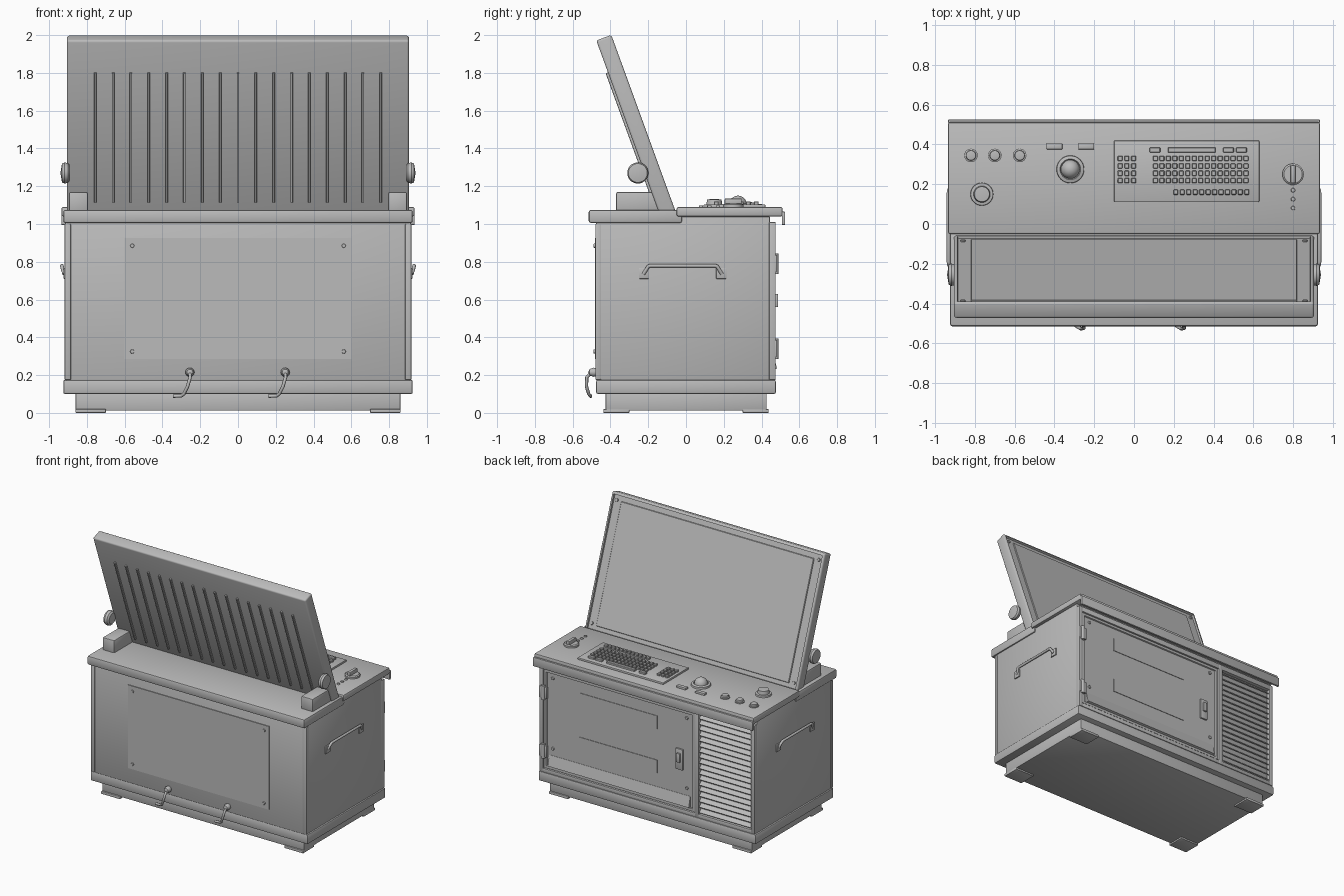
import bpy, bmesh, math
from mathutils import Matrix, Vector

if "Cube" in bpy.data.objects:
    bpy.data.objects.remove(bpy.data.objects["Cube"])

grey = bpy.data.materials.new("painted_metal_grey")
grey.diffuse_color = (0.5, 0.5, 0.5, 1)
grey.use_nodes = True
grey.node_tree.nodes["Principled BSDF"].inputs["Base Color"].default_value = grey.diffuse_color
TILT = Matrix.Translation((0, -0.06, 1.08)) @ Matrix.Rotation(math.radians(20), 4, 'X')


def finish(name, bm, matrix=Matrix()):
    bmesh.ops.recalc_face_normals(bm, faces=bm.faces)
    me = bpy.data.meshes.new(name)
    bm.to_mesh(me)
    bm.free()
    me.transform(matrix)
    me.materials.append(grey)
    ob = bpy.data.objects.new(name, me)
    bpy.context.collection.objects.link(ob)
    return ob


def add_box(bm, x, y, z):
    m = Matrix.LocRotScale(Vector((sum(x) / 2, sum(y) / 2, sum(z) / 2)), None,
                           Vector((x[1] - x[0], y[1] - y[0], z[1] - z[0])))
    bmesh.ops.create_cube(bm, size=1, matrix=m)


def boxes(name, items, bevel=0.0, matrix=Matrix(), segments=2):
    """Join several boxes, each given by its x, y and z range."""
    bm = bmesh.new()
    for b in items:
        add_box(bm, *b)
    if bevel:
        bmesh.ops.bevel(bm, geom=bm.edges[:], offset=bevel, segments=segments,
                        affect='EDGES', profile=0.5)
    return finish(name, bm, matrix)


def lathe(name, profile, at, axis='Z', sides=24, matrix=Matrix()):
    """Spin (radius, height) pairs about an axis through the given point."""
    bm = bmesh.new()
    vs = [bm.verts.new((r, 0, h)) for r, h in profile]
    es = [bm.edges.new(p) for p in zip(vs, vs[1:])]
    bmesh.ops.spin(bm, geom=vs + es, cent=(0, 0, 0), axis=(0, 0, 1),
                   angle=math.tau, steps=sides)
    bmesh.ops.remove_doubles(bm, verts=bm.verts, dist=1e-5)
    turn = {'Z': Matrix(), 'Y': Matrix.Rotation(-math.pi / 2, 4, 'X'),
            '-Y': Matrix.Rotation(math.pi / 2, 4, 'X'),
            'X': Matrix.Rotation(math.pi / 2, 4, 'Y'),
            '-X': Matrix.Rotation(-math.pi / 2, 4, 'Y')}[axis]
    return finish(name, bm, matrix @ Matrix.Translation(at) @ turn)


def disc(name, r, h, at, axis='Z', sides=20, matrix=Matrix()):
    return lathe(name, [(0, 0), (r, 0), (r, h * .7), (r * .85, h), (0, h)], at, axis, sides, matrix)


def tube(name, points, radius):
    cu = bpy.data.curves.new(name, 'CURVE')
    cu.dimensions = '3D'
    cu.bevel_depth, cu.bevel_resolution, cu.use_fill_caps = radius, 2, True
    sp = cu.splines.new('POLY')
    sp.points.add(len(points) - 1)
    for p, c in zip(sp.points, points):
        p.co = (*c, 1)
    cu.materials.append(grey)
    bpy.context.collection.objects.link(bpy.data.objects.new(name, cu))


# Base: feet, plinth and skirt
boxes("feet", [(tuple(sorted((s * .86, s * .70))), tuple(sorted((t * .437, t * .30))), (0, .02))
               for s in (-1, 1) for t in (-1, 1)], .003)
boxes("plinth", [((-.86, .86), (-.425, .427), (.012, .11))], .006)
boxes("base_skirt", [((-.925, .925), (-.476, .476), (.10, .175))], .01)

# Cabinet with a framed rear opening
boxes("cabinet", [((-.915, .915), (-.476, .445), (.17, 1.04))], .008)
boxes("rear_frame", [((.885, .915), (.44, .475), (.175, 1.01)),
                     ((-.915, -.885), (.44, .475), (.175, 1.01)),
                     ((-.44, -.405), (.44, .475), (.175, 1.01)),
                     ((-.89, .89), (.44, .475), (.97, 1.01)),
                     ((-.89, .89), (.44, .475), (.175, .205))], .003)
boxes("corner_trim", [((.885, .918), (-.48, -.45), (.175, 1.0)),
                      ((-.918, -.885), (-.48, -.45), (.175, 1.0))], .004)

# Front plate with screws
boxes("front_plate", [((-.6, .6), (-.482, -.47), (.285, .925))])
for x in (-.56, .56):
    for z in (.325, .885):
        disc("plate_screw", .011, .008, (x, -.481, z), '-Y', 12)

# Swinging hooks on the front
for x in (-.255, .25):
    lathe("hook_pivot", [(0, 0), (.022, 0), (.024, .015), (.016, .035), (0, .042)],
          (x, -.476, .215), '-Y', 16)
    tube("hook_rod", [(x, -.50, .215), (x + .002, -.525, .19), (x - .012, -.527, .14),
                      (x - .032, -.515, .10), (x - .045, -.505, .09), (x - .09, -.505, .088)], .009)

# Side carrying handles
for s in (-1, 1):
    boxes("handle_pads", [(tuple(sorted((s * .912, s * .924))), y, (.71, .767))
                          for y in ((-.25, -.195), (.16, .215))], .003)
    tube("handle_bar", [(s * .92, -.225, .735), (s * .932, -.20, .775), (s * .932, -.19, .779),
                        (s * .932, .155, .779), (s * .932, .165, .775), (s * .92, .19, .735)], .01)

# Rear door with recessed border, label plates, drip ledge, latch and hinges
bm = bmesh.new()
add_box(bm, (-.40, .88), (.44, .468), (.21, .965))
bm.normal_update()
back = [f for f in bm.faces if f.normal.y > .9]
bmesh.ops.inset_region(bm, faces=back, thickness=.025)
bmesh.ops.inset_region(bm, faces=back, thickness=.006, depth=-.008)
finish("rear_door", bm)
boxes("door_label_plates", [((-.08, .58), (.455, .464), z) for z in ((.76, .86), (.42, .52))])
bm = bmesh.new()
ledge = [bm.verts.new((.84, y, z)) for y, z in ((.455, .315), (.462, .315), (.482, .235), (.455, .225))]
ext = bmesh.ops.extrude_face_region(bm, geom=[bm.faces.new(ledge)])
bmesh.ops.translate(bm, verts=[v for v in ext['geom'] if isinstance(v, bmesh.types.BMVert)],
                    vec=(-1.20, 0, 0))
finish("door_ledge", bm)
boxes("door_latch", [((-.30, -.24), (.455, .472), (.50, .66)),
                     ((-.285, -.255), (.47, .487), (.56, .63))], .004)
for x in (-.33, .81):
    for z in (.37, .91):
        disc("door_screw", .012, .01, (x, .459, z), 'Y', 12)
for z in (.79, .34):
    lathe("door_hinge", [(0, -.055), (.016, -.055), (.016, .055), (0, .055)], (.885, .473, z), 'Z', 14)
    boxes("hinge_leaf", [((.85, .915), (.465, .479), (z - .045, z + .045))], .002)

# Louvred vent
bm = bmesh.new()
for i in range(18):
    z = .225 + i * .0425
    m = Matrix.Translation((-.6625, .456, z)) @ Matrix.Rotation(math.radians(-40), 4, 'X')
    bmesh.ops.create_cube(bm, size=1, matrix=m @ Matrix.Diagonal((.44, .034, .007, 1)))
finish("vent_slats", bm)

# Top ledge and console
boxes("top_ledge", [((-.925, .925), (-.515, -.02), (1.005, 1.075))], .012)
boxes("console_top", [((-.935, .935), (-.05, .512), (1.04, 1.09))], .01)
boxes("console_lip", [((-.935, .935), (.508, .525), (.995, 1.065))], .004)

# Tilted screen housing with recessed face
bm = bmesh.new()
add_box(bm, (-.905, .905), (-.085, 0), (-.02, .98))
bmesh.ops.bevel(bm, geom=bm.edges[:], offset=.012, segments=3, affect='EDGES', profile=.5)
bm.normal_update()
face = [max((f for f in bm.faces if f.normal.y > .99), key=lambda f: f.calc_area())]
bmesh.ops.inset_region(bm, faces=face, thickness=.008)
bmesh.ops.inset_region(bm, faces=face, thickness=.003, depth=-.014)
finish("screen_housing", bm, TILT)
boxes("screen", [((-.82, .82), (-.02, -.006), (.03, .925))], .003, TILT, 1)
boxes("housing_ribs", [((-.0065 + i * .0945, .0065 + i * .0945), (-.098, -.08), (.07, .80))
                       for i in range(-8, 9)], .002, TILT, 1)
for x in (-.86, .86):
    for z in (.04, .925):
        disc("screen_screw", .012, .008, (x, -.014, z), 'Y', 12, TILT)

# Pivot blocks and tilt knobs
for s in (-1, 1):
    boxes("pivot_block", [(tuple(sorted((s * .795, s * .895))), (-.37, -.12), (1.06, 1.17))], .01)
    lathe("tilt_knob", [(0, -.02), (.04, -.02), (.052, -.01), (.056, .008), (.05, .022), (0, .03)],
          (s * .91, -.255, 1.27), 'X' if s > 0 else '-X', 28)

# Keyboard
boxes("keyboard_tray", [((-.10, .63), (.11, .42), (1.085, 1.104))], .005)
keys = [(x, y, .012) for y in (.33, .292, .255, .218)
        for x in [-.07 + .034 * i for i in range(3)] + [.108 + .0325 * i for i in range(15)]]
keys += [(.21 + .0325 * i, .16, .012) for i in range(12)]
keys += [(.105, .372, .027), (.29, .372, .12), (.475, .372, .027), (.54, .372, .027)]
boxes("keyboard_keys", [((x - w, x + w), (y - .013, y + .013), (1.10, 1.119))
                        for x, y, w in keys], .003, Matrix(), 1)

# Console controls
for x in (-.82, -.70, -.575):
    lathe("push_button", [(0, 0), (.034, 0), (.034, .01), (.026, .012), (.024, .024), (0, .028)],
          (x, .345, 1.088))
lathe("large_dial", [(0, 0), (.058, 0), (.056, .014), (.042, .016), (.038, .042), (0, .045)],
      (-.765, .15, 1.088), sides=28)
lathe("trackball_ring", [(0, 0), (.07, 0), (.068, .015), (.052, .02), (.048, .012), (0, .012)],
      (-.32, .275, 1.088), sides=32)
lathe("trackball", [(.047 * math.cos(a), .015 + .047 * math.sin(a))
                    for a in [i * math.pi / 16 for i in range(9)]], (-.32, .275, 1.088), sides=28)
boxes("trackball_buttons", [((x - .04, x + .04), (.375, .405), (1.085, 1.105)) for x in (-.4, -.24)], .004)
disc("selector_base", .054, .02, (.80, .25, 1.088), sides=28)
boxes("selector_grip", [((.788, .812), (.205, .295), (1.10, 1.135))], .005)
for y in (.17, .125, .08):
    disc("indicator_light", .011, .01, (.80, y, 1.088), sides=12)

# Smooth shading with sharp edges kept
bpy.ops.object.select_all(action='DESELECT')
for ob in bpy.context.scene.objects:
    if ob.type == 'MESH':
        ob.select_set(True)
        bpy.context.view_layer.objects.active = ob
bpy.ops.object.shade_smooth_by_angle(angle=math.radians(35))
